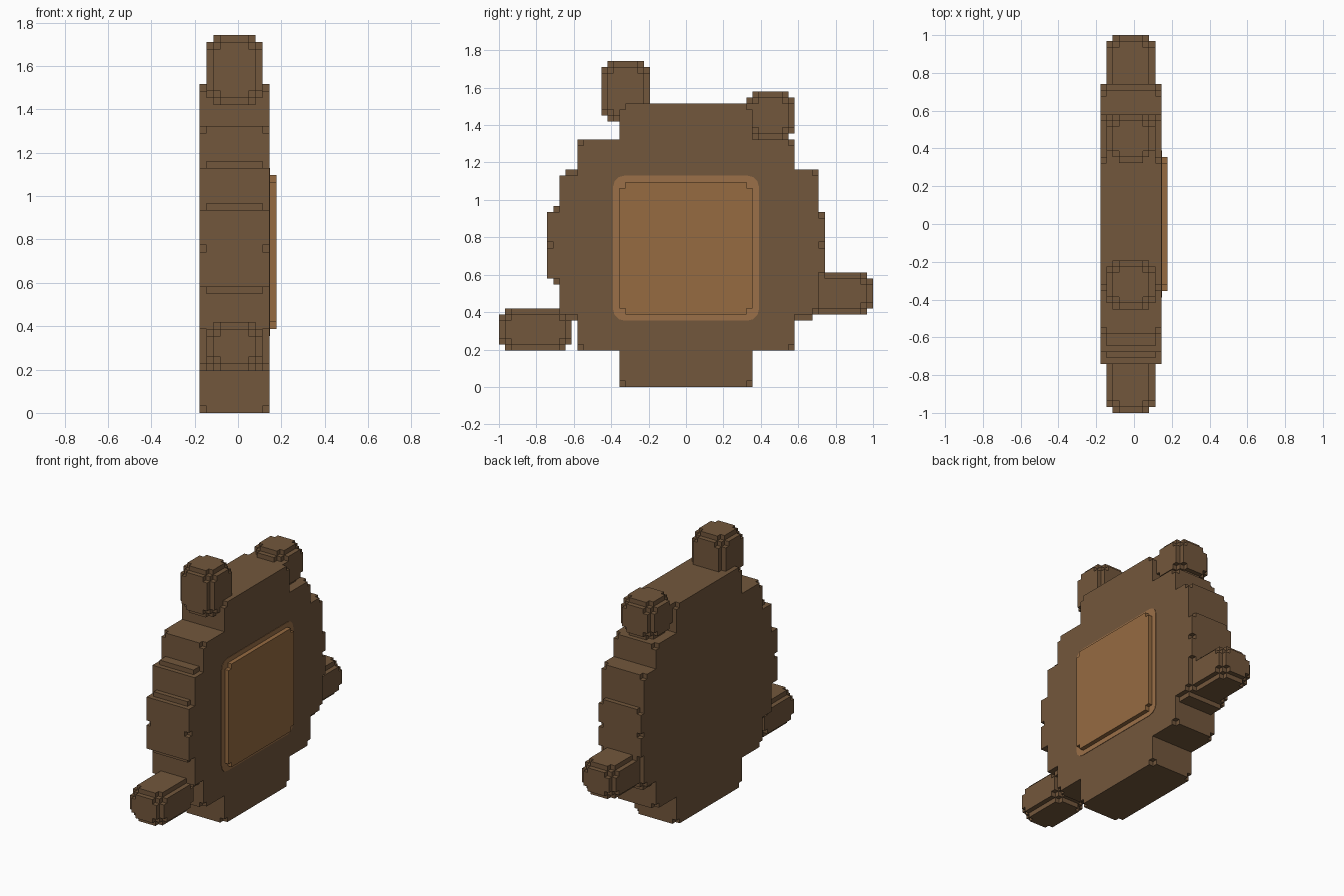
import bpy, bmesh
from itertools import permutations, product
from mathutils import Vector

if "Cube" in bpy.data.objects:
    bpy.data.objects.remove(bpy.data.objects["Cube"], do_unlink=True)

V = 2 / 62                           # edge of one building block
ORIGIN = Vector((-5.5 * V, -1, 0))   # block grid starts here


def material(name, color):
    mat = bpy.data.materials.new(name)
    mat.use_nodes = True
    mat.diffuse_color = (*color, 1)
    mat.node_tree.nodes["Principled BSDF"].inputs["Base Color"].default_value = (*color, 1)
    return mat


def box(xs, ys, zs):
    """All blocks inside three half-open ranges."""
    return set(product(range(*xs), range(*ys), range(*zs)))


def clipped(xs, ys, zs):
    """A box without its eight corner blocks."""
    ends = [(a, b - 1) for a, b in (xs, ys, zs)]
    return box(xs, ys, zs) - set(product(*ends))


def knob(ys, zs, xs=(1, 9)):
    """A box with stepped, rounded edges and corners."""
    blocks = set()
    for inset in [(1, 1, 1), *permutations((0, 1, 2))]:
        blocks |= box(*[(a + i, b - i) for (a, b), i in zip((xs, ys, zs), inset)])
    return blocks


def finish(bm, name, mat):
    mesh = bpy.data.meshes.new(name)
    bm.to_mesh(mesh)
    bm.free()
    mesh.materials.append(mat)
    obj = bpy.data.objects.new(name, mesh)
    bpy.context.collection.objects.link(obj)
    return obj


def build(name, blocks, mat):
    """Skin the outside of a set of blocks and merge the flat areas."""
    bm = bmesh.new()
    for block in blocks:
        for axis, side in product(range(3), (0, 1)):
            near = list(block)
            near[axis] += 2 * side - 1
            if tuple(near) in blocks:
                continue
            u, w = (axis + 1) % 3, (axis + 2) % 3
            corners = []
            for du, dw in ((0, 0), (1, 0), (1, 1), (0, 1)):
                p = Vector(block)
                p[axis] += side
                p[u] += du
                p[w] += dw
                corners.append(bm.verts.new(ORIGIN + p * V))
            bm.faces.new(corners if side else corners[::-1])
    bmesh.ops.remove_doubles(bm, verts=bm.verts[:], dist=V / 10)
    bmesh.ops.dissolve_limit(bm, angle_limit=0.02, verts=bm.verts[:], edges=bm.edges[:])
    return finish(bm, name, mat)


brown = material("dark_brown", (0.171, 0.095, 0.045))
tan = material("tan_brown", (0.305, 0.147, 0.053))
light_tan = material("light_tan_rim", (0.33, 0.162, 0.065))

# Stepped round body
FULL, INNER = (0, 10), (1, 9)
body = clipped(FULL, (20, 42), (0, 47)) | clipped(FULL, (13, 49), (6, 41))
body |= box(FULL, (10, 20), (12, 35)) | box(INNER, (11, 20), (11, 36))    # front step
body |= box(FULL, (8, 20), (18, 29)) | box(INNER, (9, 20), (17, 30))      # front bulge
body |= clipped(FULL, (42, 53), (12, 36)) | box(INNER, (42, 52), (11, 36))  # back step
body |= clipped(FULL, (42, 54), (18, 29))                                 # back bulge
body -= set(product((0, 9), (8, 53), (23,)))                              # small notches
build("body", body, brown)

# Rounded stubs around the rim
build("front_upper_stub", knob((17, 25), (44, 54)), brown)
build("back_upper_stub", knob((41, 49), (41, 49)), brown)
build("back_lower_stub", knob((51, 62), (12, 19)), brown)
build("front_lower_stub", knob((0, 12), (6, 13)), brown)

# Raised side panel with clipped corners
panel = box((10, 11), (20, 42), (12, 34)) - set(product((10,), (20, 41), (12, 33)))
build("side_panel", panel, tan)

# Thin rim painted around the panel
bm = bmesh.new()
bmesh.ops.create_cube(bm, size=1)
bmesh.ops.scale(bm, vec=(0.006, 0.78, 0.775), verts=bm.verts[:])
upright = [e for e in bm.edges if abs(e.verts[0].co.x - e.verts[1].co.x) > 0.001]
bmesh.ops.bevel(bm, geom=upright, offset=0.06, segments=3, profile=0.5, affect='EDGES')
rim = finish(bm, "panel_rim", light_tan)
rim.location = (4.5 * V, 0, 0.742)
